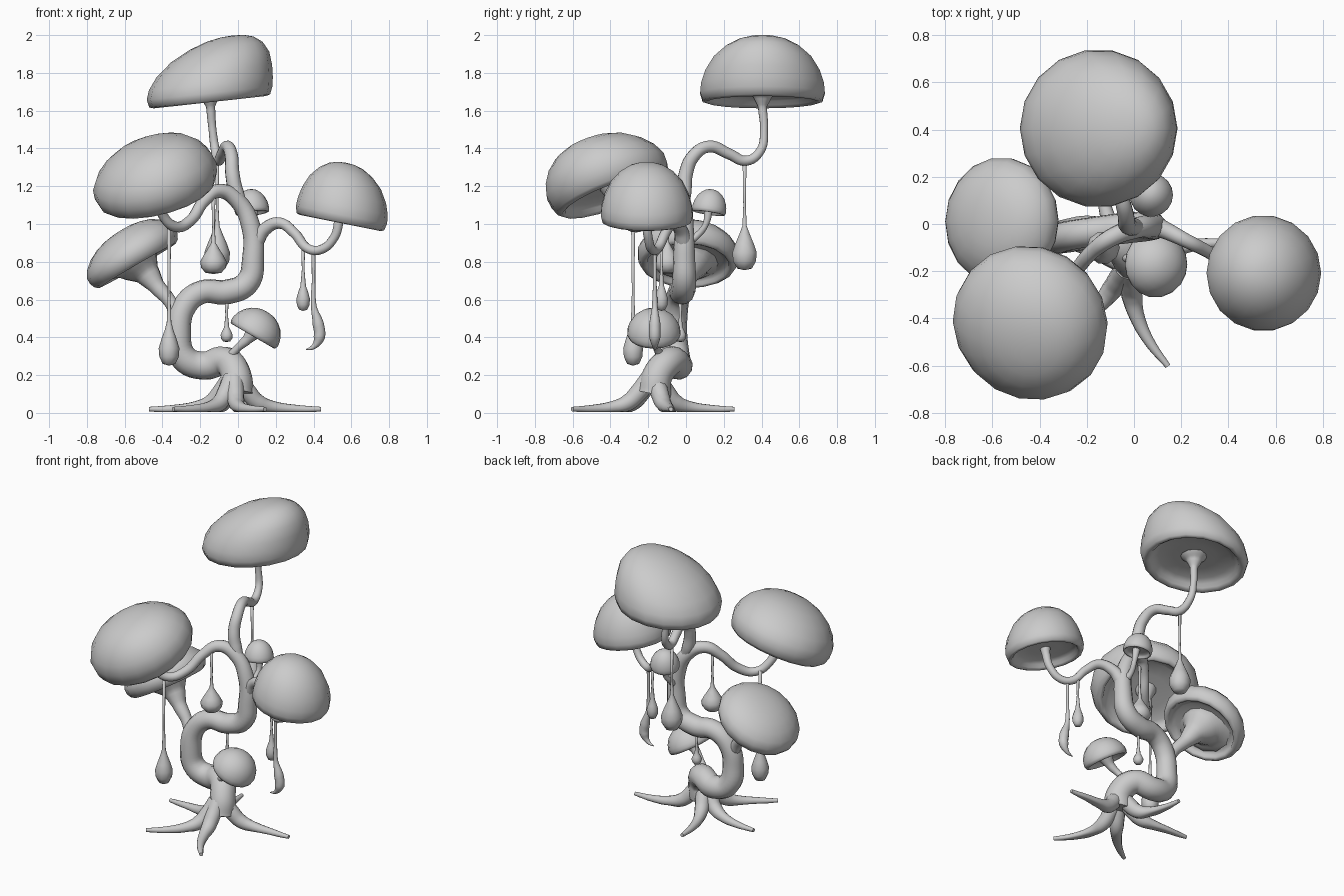
import bpy, bmesh, math
from mathutils import Vector


def add_mesh(name, me):
    ob = bpy.data.objects.new(name, me)
    bpy.context.collection.objects.link(ob)
    for p in me.polygons:
        p.use_smooth = True
    return ob


def tube(name, pts, floor=False):
    """Smooth tapered tube through (x, y, z, radius) points."""
    cu = bpy.data.curves.new(name + "_path", 'CURVE')
    cu.dimensions = '3D'
    cu.bevel_depth = 1.0
    cu.bevel_resolution = 4
    cu.resolution_u = 6
    cu.use_fill_caps = True
    s = cu.splines.new('BEZIER')
    s.bezier_points.add(len(pts) - 1)
    for bp, p in zip(s.bezier_points, pts):
        bp.co = p[:3]
        bp.radius = p[3]
        bp.handle_left_type = bp.handle_right_type = 'AUTO'
    tmp = bpy.data.objects.new(name + "_path", cu)
    bpy.context.collection.objects.link(tmp)
    bpy.context.view_layer.update()
    me = bpy.data.meshes.new_from_object(tmp.evaluated_get(bpy.context.evaluated_depsgraph_get()))
    bpy.data.objects.remove(tmp)
    if floor:
        for v in me.vertices:
            v.co.z = max(v.co.z, 0.005)
    return add_mesh(name, me)


def lathe(name, profile, origin, axis=(0, 0, 1), shear=(0, 0, 0), h=1.0, n=18):
    """Revolve (radius, height) points round an axis, leaning the top by shear."""
    bm = bmesh.new()
    q = Vector((0, 0, 1)).rotation_difference(Vector(axis).normalized())
    rings = []
    for r, z in profile:
        k = max(z / h, 0) ** 1.7
        lean = Vector(shear) * k + Vector(origin)
        count = 1 if r == 0 else n
        rings.append([bm.verts.new(q @ Vector((r * math.cos(i * math.tau / n),
                                              r * math.sin(i * math.tau / n), z)) + lean)
                      for i in range(count)])
    for a, b in zip(rings, rings[1:]):
        for i in range(n):
            j = (i + 1) % n
            f = [a[i % len(a)], a[j % len(a)], b[j % len(b)], b[i % len(b)]]
            bm.faces.new(list(dict.fromkeys(f)))
    bmesh.ops.recalc_face_normals(bm, faces=bm.faces)
    me = bpy.data.meshes.new(name)
    bm.to_mesh(me)
    bm.free()
    return add_mesh(name, me)


# Cap profiles: a plain dome and a fuller one that tucks in at the rim
UNDER = [(.79, .07), (.68, .12), (.4, .14), (0, .14)]
DOME = [(0, 1), (.18, .99), (.37, .945), (.58, .84), (.78, .67), (.92, .45), (.985, .26),
        (1, .11), (.96, -.01), (.89, -.03), (.83, .01)] + UNDER
FULL = [(0, 1), (.2, .99), (.4, .945), (.6, .86), (.79, .71), (.93, .52), (1, .33),
        (.99, .17), (.94, .03), (.87, -.03), (.81, .0)] + UNDER


def cap(name, c, r, h, axis, shear=(0, 0, 0), prof=DOME):
    lathe(name, [(a * r, b * h) for a, b in prof], c, axis, shear, h)


def drop(name, x, y, top, neck, bottom, r):
    """Hanging thread ending in a teardrop."""
    L = neck - bottom
    prof = [(0, top), (.011, top), (.007, neck + .3 * (top - neck)), (.012, neck)]
    prof += [(max(a * r, .013), bottom + b * L) for a, b in
             ((.42, .82), (.75, .6), (1, .4), (.93, .2), (.6, .04))]
    prof.append((0, bottom))
    lathe(name, prof, (x, y, 0), n=10)


# Mushroom caps
cap("top_cap", (-.15, .405, 1.655), .335, .345, (-.11, 0, 1), (.16, 0, 0))
cap("large_front_cap", (-.425, -.385, 1.155), .335, .325, (-.22, -.34, .91), (.05, -.03, -.01), FULL)
cap("right_cap", (.542, -.208, 1.015), .246, .315, (.2, 0, 1), (-.03, 0, 0))
cap("left_cap", (-.535, .01, .785), .27, .215, (-.5, .03, .86), (.03, 0, 0), FULL)
cap("low_cap", (.08, -.17, .41), .142, .145, (.5, 0, .86))
cap("back_cap", (.075, .12, 1.06), .092, .125, (-.1, .15, 1))

# Twisting trunk, arching over into the large front cap
tube("trunk", [(-.01, -.17, .1, .09), (-.01, -.15, .2, .08), (-.07, -.08, .275, .077),
               (-.18, -.04, .25, .075), (-.285, -.05, .29, .072), (-.315, -.06, .43, .066),
               (-.28, -.05, .57, .063), (-.19, -.035, .64, .062), (-.06, -.02, .64, .066),
               (.05, -.01, .69, .064), (.08, -.01, .82, .058), (.07, -.01, .98, .051),
               (.0, -.02, 1.12, .044), (-.1, -.06, 1.175, .038), (-.18, -.12, 1.12, .032),
               (-.25, -.2, 1.02, .03), (-.33, -.28, .985, .028), (-.4, -.34, 1.05, .026),
               (-.42, -.38, 1.13, .03), (-.43, -.4, 1.21, .07)])

# Branches and cap stems
tube("top_branch", [(.03, -.015, 1.08, .03), (-.01, -.01, 1.17, .04), (-.03, .0, 1.27, .038),
                    (-.035, .04, 1.36, .035), (-.055, .12, 1.41, .032), (-.085, .23, 1.37, .029),
                    (-.105, .32, 1.335, .027), (-.12, .395, 1.39, .024), (-.135, .413, 1.5, .021),
                    (-.145, .405, 1.62, .024), (-.148, .405, 1.67, .05), (-.148, .405, 1.705, .085)])
tube("right_branch", [(.09, -.01, .9, .045), (.14, -.03, .97, .036), (.22, -.07, 1.005, .03),
                      (.3, -.11, .95, .027), (.37, -.15, .87, .025), (.44, -.18, .865, .024),
                      (.51, -.2, .93, .024), (.535, -.21, 1.02, .026), (.545, -.21, 1.08, .035)])
tube("left_stem", [(-.31, -.06, .5, .04), (-.36, -.04, .59, .036), (-.43, -.02, .67, .045),
                   (-.48, 0, .735, .07), (-.53, .01, .795, .13), (-.55, .01, .82, .19)])
tube("low_stem", [(-.06, -.12, .28, .025), (.0, -.155, .345, .02), (.05, -.17, .39, .028),
                  (.09, -.17, .44, .05)])
tube("back_stem", [(.08, 0, .9, .025), (.075, .06, .94, .018), (.085, .105, 1.0, .016),
                   (.08, .12, 1.09, .025)])

# Spreading roots
cx, cy = -.02, -.17
for i, (tx, ty, bend) in enumerate([(.15, -.61, -.05), (.45, -.08, .03), (-.15, .265, .03),
                                    (-.48, -.06, -.03), (-.35, -.51, .03)]):
    dx, dy = tx - cx, ty - cy
    path = []
    for t, z, r in ((.05, .18, .05), (.16, .11, .048), (.28, .055, .044), (.45, .03, .033),
                    (.7, .02, .023), (.98, .02, .012)):
        b = bend * math.sin(t * math.pi) / math.hypot(dx, dy)
        path.append((cx + dx * t - dy * b, cy + dy * t + dx * b, z, r))
    tube(f"root_{i + 1}", path, floor=True)

# Hanging drops
drop("left_drop", -.365, -.28, 1.0, .48, .25, .055)
drop("back_drop", -.11, .31, 1.34, .99, .755, .068)
drop("arch_drop", -.13, -.1, 1.17, .9, .735, .07)
drop("right_drop", .345, -.13, .9, .70, .54, .036)
drop("trunk_drop", -.06, -.03, .62, .47, .375, .032)
tube("curled_drop", [(.4, -.165, .87, .011), (.4, -.165, .7, .009), (.402, -.165, .56, .015),
                     (.425, -.165, .47, .03), (.43, -.165, .4, .03), (.4, -.165, .35, .013),
                     (.36, -.165, .335, .003)])
